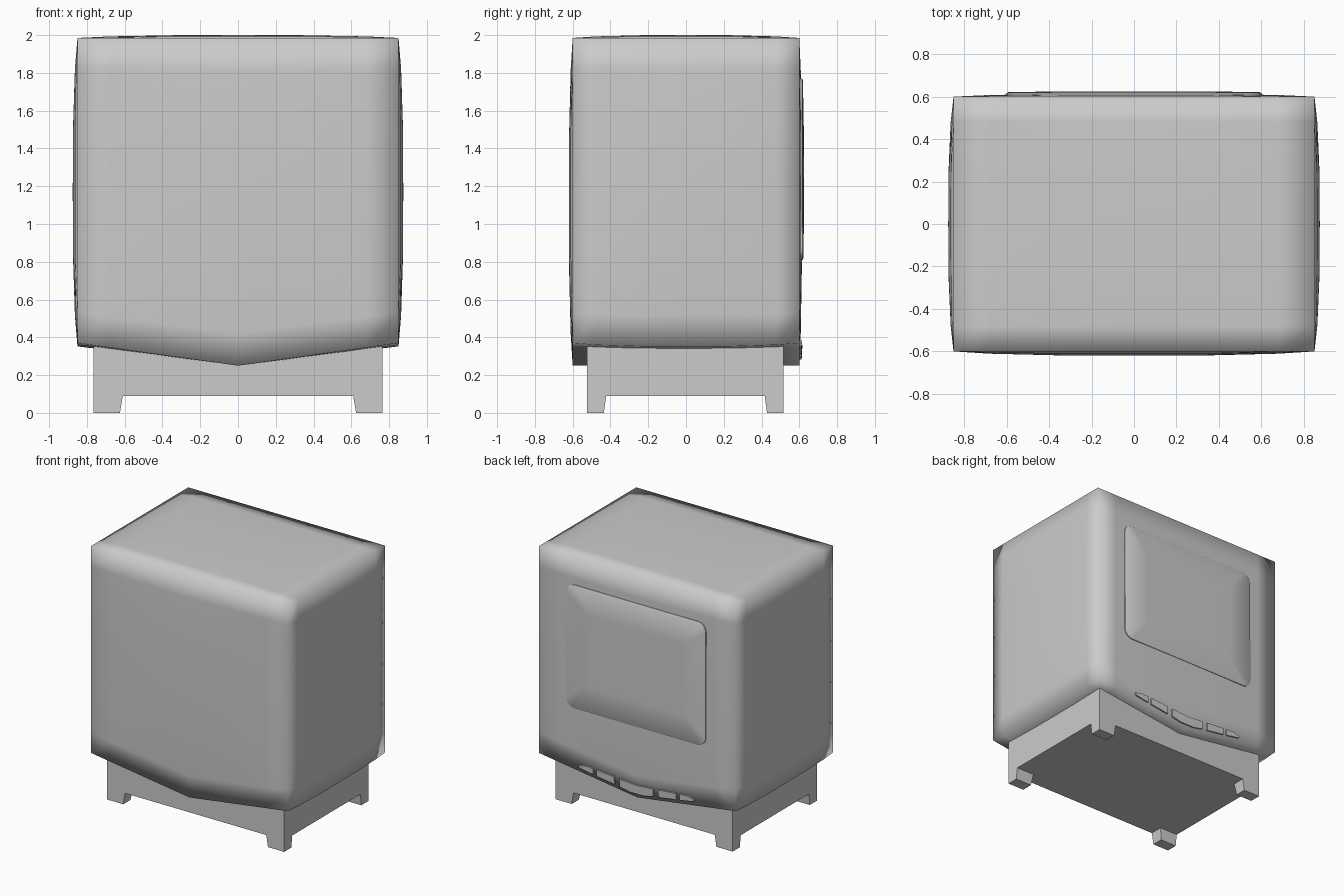
import bpy, bmesh
from math import cos, sin, pi, radians

if "Cube" in bpy.data.objects:
    bpy.data.objects.remove(bpy.data.objects["Cube"])


def finish(name, bm, smooth=None):
    bmesh.ops.remove_doubles(bm, verts=bm.verts, dist=1e-5)
    bmesh.ops.recalc_face_normals(bm, faces=bm.faces)
    me = bpy.data.meshes.new(name)
    bm.to_mesh(me)
    bm.free()
    ob = bpy.data.objects.new(name, me)
    bpy.context.collection.objects.link(ob)
    if smooth:
        bpy.ops.object.select_all(action='DESELECT')
        ob.select_set(True)
        bpy.context.view_layer.objects.active = ob
        bpy.ops.object.shade_smooth_by_angle(angle=radians(smooth))
    return ob


def bulge(t):
    return max(0.0, 1 - abs(t) ** 3.5)


def shell_point(u, v, w):
    """Map a point of the unit cube surface to the swollen casing."""
    zb = 0.25 + abs(u) * (0.12 - 0.018 * bulge(v))
    x, y, z = 0.85 * u, 0.6 * v, zb + (w + 1) / 2 * (1.985 - zb)
    if abs(u) == 1:
        x += u * 0.025 * bulge(v) * bulge(w)
    if abs(v) == 1:
        y += v * (0.02 if v < 0 else 0.014) * bulge(u) * bulge(w)
    if w == 1:
        z += 0.015 * bulge(u) * bulge(v)
    return x, y, z


def back_y(x, z):
    zb = 0.25 + 0.12 * abs(x) / 0.85
    return 0.6 + 0.014 * bulge(x / 0.85) * bulge(2 * (z - zb) / (1.985 - zb) - 1)


# Casing: six bulging grids welded together, bottom edge dips in a V
steps = [-1, -0.8, -0.4, 0, 0.4, 0.8, 1]
bm = bmesh.new()
for axis in range(3):
    for side in (-1, 1):
        grid = []
        for a in steps:
            row = []
            for b in steps:
                p = [a, b]
                p.insert(axis, side)
                row.append(bm.verts.new(shell_point(*p)))
            grid.append(row)
        for i in range(len(steps) - 1):
            for j in range(len(steps) - 1):
                bm.faces.new((grid[i][j], grid[i + 1][j], grid[i + 1][j + 1], grid[i][j + 1]))
finish("casing", bm, 180)

# Back panel: rounded rectangle rings that follow the curved back
bm = bmesh.new()
hx, hz, rad, zc = 0.6, 0.48, 0.07, 1.29
rings = []
for inset, lift in ((0, -0.015), (0, 0.006), (0.008, 0.011), (0.2, 0.011), (0.4, 0.011)):
    ring = []
    r = max(rad - inset, 0.02)
    for k, (sx, sz) in enumerate(((1, 1), (-1, 1), (-1, -1), (1, -1))):
        for i in range(7):
            a = (k + i / 6) * pi / 2
            x = sx * (hx - inset - r) + r * cos(a)
            z = zc + sz * (hz - inset - r) + r * sin(a)
            ring.append(bm.verts.new((x, back_y(x, z) + lift, z)))
    rings.append(ring)
for r0, r1 in zip(rings, rings[1:]):
    for i in range(len(r0)):
        j = (i + 1) % len(r0)
        bm.faces.new((r0[i], r0[j], r1[j], r1[i]))
bm.faces.new(rings[-1])
finish("back_panel", bm, 40)


# Connector ports: thin prisms in a lens-shaped row under the panel
def port(name, outline):
    bm = bmesh.new()
    f = bm.faces.new([bm.verts.new((x, 0.585, z)) for x, z in outline])
    ext = bmesh.ops.extrude_face_region(bm, geom=[f])
    for v in ext['geom']:
        if isinstance(v, bmesh.types.BMVert):
            v.co.y = back_y(v.co.x, v.co.z) + 0.011
    finish(name, bm)


port("port_centre", [(-0.145, 0.36), (0, 0.35), (0.145, 0.36), (0.145, 0.3), (0.06, 0.282), (-0.06, 0.282), (-0.145, 0.3)])
for s, side in ((-1, "left"), (1, "right")):
    port("port_middle_" + side, [(s * x, z) for x, z in ((0.19, 0.365), (0.345, 0.378), (0.345, 0.328), (0.19, 0.306))])
    port("port_outer_" + side, [(s * x, z) for x, z in ((0.375, 0.38), (0.44, 0.383), (0.5, 0.37), (0.49, 0.352), (0.375, 0.333))])

# Base block
bm = bmesh.new()
bmesh.ops.create_cube(bm, size=1)
for v in bm.verts:
    v.co = (v.co.x * 1.53, v.co.y * 1.04 - 0.003, 0.09 if v.co.z < 0 else 0.45)
finish("base", bm)

# Four feet, tapered on their inner sides
for sx, nx in ((-1, "left"), (1, "right")):
    for sy, ny in ((-1, "front"), (1, "back")):
        bm = bmesh.new()
        bmesh.ops.create_cube(bm, size=1)
        for v in bm.verts:
            top = v.co.z > 0
            x = 0.765 if v.co.x > 0 else (0.61 if top else 0.625)
            y = 0.52 if v.co.y > 0 else (0.42 if top else 0.432)
            v.co = (sx * x, sy * y - 0.003, 0.09 if top else 0)
        finish("foot_%s_%s" % (ny, nx), bm)
